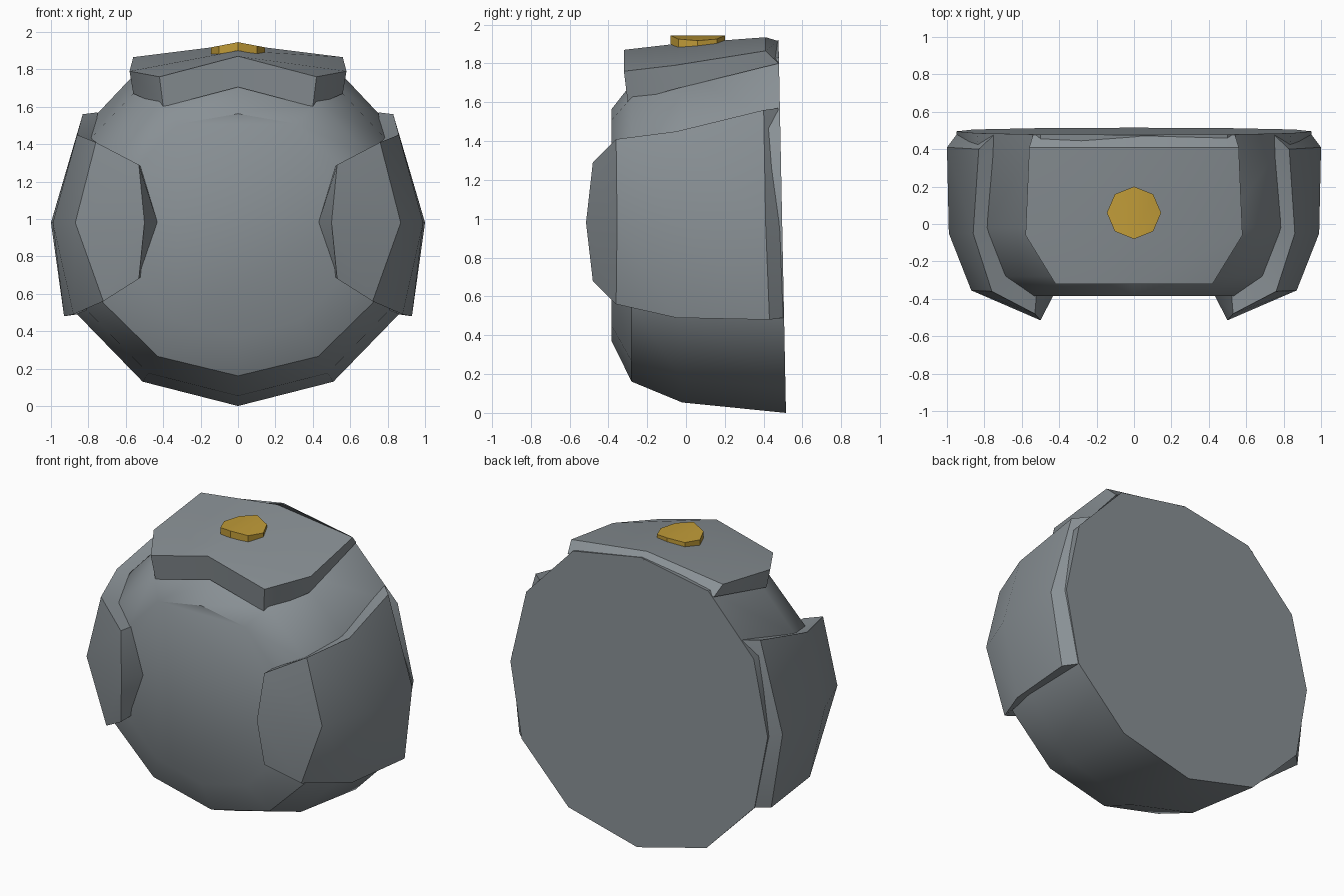
import bpy
import bmesh
from math import radians, sin, cos, pi

old = bpy.data.objects.get("Cube")
if old:
    bpy.data.objects.remove(old)


def material(name, rgb):
    m = bpy.data.materials.new(name)
    m.use_nodes = True
    m.diffuse_color = (*rgb, 1)
    m.node_tree.nodes["Principled BSDF"].inputs["Base Color"].default_value = (*rgb, 1)
    return m


steel = material("steel grey", (0.25, 0.28, 0.30))
gold = material("gold", (0.53, 0.33, 0.04))


def skin(name, rings, mat, closed=True):
    """Join successive rings of points with quads and cap both ends."""
    bm = bmesh.new()
    rows = [[bm.verts.new(p) for p in ring] for ring in rings]
    n = len(rows[0])
    for a, b in zip(rows, rows[1:]):
        for i in range(n):
            j = (i + 1) % n
            bm.faces.new((a[i], a[j], b[j], b[i]))
    bm.faces.new(rows[0])
    bm.faces.new(rows[-1])
    return finish(name, bm, mat)


def shell(name, outer, inner, mat, mirror=False):
    """A plate with an outer and an inner grid, each row holding three points."""
    bm = bmesh.new()
    grids = [[[bm.verts.new(p) for p in row] for row in g] for g in (outer, inner)]
    rims = []
    for g in grids:
        for a, b in zip(g, g[1:]):
            for i in range(2):
                bm.faces.new((a[i], a[i + 1], b[i + 1], b[i]))
        rims.append(g[0] + [r[-1] for r in g[1:-1]] + g[-1][::-1]
                    + [r[0] for r in g[-2:0:-1]])
    o, q = rims
    for i in range(len(o)):
        j = (i + 1) % len(o)
        bm.faces.new((o[i], o[j], q[j], q[i]))
    if mirror:
        for v in bm.verts:
            v.co.x *= -1
    return finish(name, bm, mat)


def finish(name, bm, mat):
    bmesh.ops.recalc_face_normals(bm, faces=bm.faces)
    me = bpy.data.meshes.new(name)
    bm.to_mesh(me)
    bm.free()
    me.materials.append(mat)
    ob = bpy.data.objects.new(name, me)
    bpy.context.collection.objects.link(ob)
    bpy.ops.object.select_all(action='DESELECT')
    ob.select_set(True)
    bpy.context.view_layer.objects.active = ob
    bpy.ops.object.shade_smooth_by_angle(angle=radians(35))
    return ob


# Body: twelve-sided drum narrowing towards a domed front, slightly slanted back
half = [(0, -.98), (.51, -.85), (.86, -.49), (.95, 0), (.84, .49), (.5, .85), (0, .94)]
outline = half + [(-x, z) for x, z in half[-2:0:-1]]


def body_ring(y, cz, sx, sz, slant=0):
    return [(x * sx, y - slant * (cz + z * sz), cz + z * sz) for x, z in outline]


skin("body", [
    body_ring(.515, .98, 1, 1, .02),
    body_ring(-.02, .97, .94, .935),
    body_ring(-.28, .945, .84, .80),
    body_ring(-.385, .98, .64, .62),
], steel)

# Side pads: rows run from the front tip to the back, points from top to bottom
pad_outer = [
    [(.53, -.48, 1.29), (.50, -.515, .98), (.53, -.48, .68)],
    [(.76, -.36, 1.41), (.87, -.355, .98), (.72, -.36, .56)],
    [(.86, -.05, 1.45), (.99, -.05, .98), (.88, -.05, .49)],
    [(.83, .40, 1.56), (1.0, .41, .98), (.93, .43, .48)],
]
pad_inner = [
    [(.52, -.36, 1.28), (.43, -.38, .98), (.52, -.36, .69)],
    [(.69, -.27, 1.36), (.78, -.27, .97), (.68, -.27, .60)],
    [(.77, -.05, 1.42), (.86, -.05, .97), (.78, -.05, .54)],
    [(.75, .475, 1.57), (.94, .49, .98), (.86, .50, .49)],
]
shell("left_side_pad", pad_outer, pad_inner, steel)
shell("right_side_pad", pad_outer, pad_inner, steel, mirror=True)


# Top cap: each row is (half width, y, side height, ridge height)
def roof(rows):
    return [[(-w, y, s), (0, y, r), (w, y, s)] for w, y, s, r in rows]


shell("top_cap",
      roof([(.42, -.32, 1.76, 1.87), (.58, -.06, 1.79, 1.90), (.56, .41, 1.865, 1.935)]),
      roof([(.40, -.30, 1.60, 1.705), (.56, -.05, 1.67, 1.78), (.54, .477, 1.80, 1.915)]),
      steel)

# Button: eight-sided plate folded along the ridge of the cap
bm = bmesh.new()
rim = [(.145 * sin(k * pi / 4), .06 + .14 * cos(k * pi / 4)) for k in range(8)]
top, low = [[bm.verts.new((x, y, z - .19 * abs(x))) for x, y in rim] for z in (1.945, 1.90)]
for ring in (top, low):
    bm.faces.new(ring[:5])
    bm.faces.new(ring[4:] + ring[:1])
for k in range(8):
    j = (k + 1) % 8
    bm.faces.new((top[k], top[j], low[j], low[k]))
finish("button", bm, gold)
